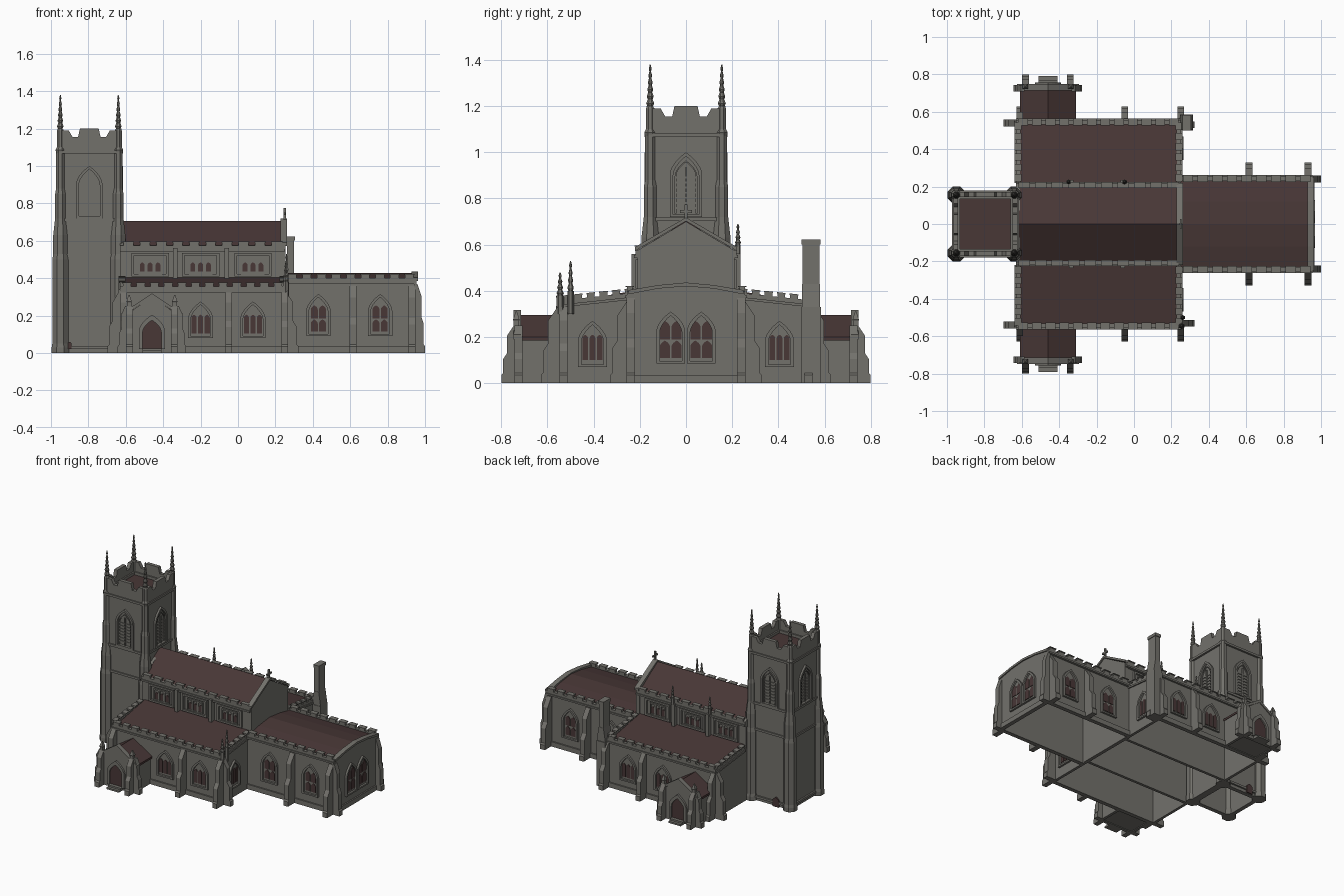
import bpy, bmesh, math
from mathutils import Vector

if "Cube" in bpy.data.objects:
    bpy.data.objects.remove(bpy.data.objects["Cube"])

def material(name, col):
    m = bpy.data.materials.new(name)
    m.diffuse_color = (*col, 1)
    m.use_nodes = True
    m.node_tree.nodes["Principled BSDF"].inputs["Base Color"].default_value = m.diffuse_color
    return m

STONE = material("grey_stone", (0.17, 0.165, 0.148))
DARK = material("dark_red_brown", (0.065, 0.038, 0.037))
X, Y, Z = Vector((1, 0, 0)), Vector((0, 1, 0)), Vector((0, 0, 1))
parts = {}

def add(part, mat, verts, faces):
    bm = parts.setdefault(part, (bmesh.new(), mat))[0]
    vs = [bm.verts.new(v) for v in verts]
    for f in faces:
        bm.faces.new([vs[i] for i in f])

def prism(part, mat, pts, o, u, v, n):
    """Extrude a 2D outline (u, v axes at o) along vector n."""
    base = [Vector(o) + u * a + v * b for a, b in pts]
    k = len(pts)
    add(part, mat, base + [p + n for p in base],
        [list(range(k)), list(range(k, 2 * k))] +
        [(i, (i + 1) % k, k + (i + 1) % k, k + i) for i in range(k)])

def box(part, mat, x0, x1, y0, y1, z0, z1):
    prism(part, mat, [(x0, y0), (x1, y0), (x1, y1), (x0, y1)], (0, 0, z0), X, Y, Z * (z1 - z0))

def lathe(part, mat, x, y, prof, n=8):
    vs = [(x + r * math.cos((i + .5) * math.tau / n), y + r * math.sin((i + .5) * math.tau / n), z)
          for r, z in prof for i in range(n)]
    fs = [(j * n + i, j * n + (i + 1) % n, (j + 1) * n + (i + 1) % n, (j + 1) * n + i)
          for j in range(len(prof) - 1) for i in range(n)]
    m = (len(prof) - 1) * n
    add(part, mat, vs, fs + [list(range(n)), list(range(m, m + n))])

def spire(r, z0, z1, k=6):
    """Crocketed spire profile."""
    out = []
    for i in range(k):
        t = i / k
        z = z0 + (z1 - z0) * t
        out += [(r * (1 - t) * .75 + .002, z), (r * (1 - t) + .004, z + (z1 - z0) / k * .4)]
    return out + [(.002, z1)]

def battlement(part, p0, p1, t, low, high, pitch):
    """Parapet strip with merlons; p0 and p1 are 3D ends, so it may slope."""
    p0, p1 = Vector(p0), Vector(p1)
    d = p1 - p0
    nrm = Vector((-d.y, d.x, 0)).normalized()
    def seg(a, b, za, zb, th):
        prism(part, STONE, [(a, za), (b, za), (b, zb), (a, zb)], p0 - nrm * th / 2, d, Z, nrm * th)
    seg(0, 1, -.012, 0, t + .014)
    seg(0, 1, 0, low, t)
    n = max(2, round(d.length / pitch))
    for i in range(n):
        a, b = (i + .2) / n, (i + .8) / n
        seg(a, b, low, high - .006, t)
        seg(a - .05 / n, b + .05 / n, high - .006, high, t + .012)

def buttress(part, x, y, dirv, w, d, h):
    """Stepped buttress with two weathered slopes."""
    side = Vector((-dirv.y, dirv.x, 0))
    prof = [(-.015, 0), (d + .008, 0), (d + .008, .035), (d, .045), (d, .42 * h), (.68 * d, .52 * h),
            (.68 * d, .82 * h), (.1 * d, h), (-.015, h)]
    prism(part, STONE, prof, Vector((x, y, 0)) - side * w / 2, dirv, Z, side * w)

def arch(w, h, rise):
    a, s = w / 2, [i / 6 for i in range(7)]
    right = [(a * (1 - t ** 1.9), h - rise + rise * t) for t in s]
    return [(a, 0)] + right + [(-p, q) for p, q in right[-2::-1]] + [(-a, 0)]

def frame(part, o, u, n, outer, inner, d):
    """Raised ring between two matching outlines."""
    k = len(outer)
    P = lambda pts, e: [Vector(o) + u * a + Z * b + n * e for a, b in pts]
    vs = P(outer, -.004) + P(outer, d) + P(inner, d) + P(inner, -.004)
    add(part, STONE, vs, [(r * k + i, r * k + (i + 1) % k, (r + 1) * k + (i + 1) % k, (r + 1) * k + i)
                          for r in range(3) for i in range(k)])

def window(o, u, n, w, h, cols, lw, lights):
    """Arched stone surround with dark lights; lights is a list of (bottom, height)."""
    o = Vector(o)
    b = .014
    inner = [(p, q + b * .8) for p, q in arch(w - 2 * b, h - 2 * b, w * .62)]
    frame("window_surrounds", o, u, n, arch(w, h, w * .7), inner, .014)
    for z, lh in lights:
        for c in range(cols):
            off = u * ((c - (cols - 1) / 2) * (lw + .007))
            prism("window_lights", DARK, arch(lw, lh, min(lw * .6, lh * .5)), o + off + Z * z - n * .002, u, Z, n * .006)

# ---- Tower
TX, H = -.795, .165
for s in (-1, 1):
    box("tower_walls", STONE, TX - H, TX + H, s * H, s * (H - .03), 0, 1.12)
    box("tower_walls", STONE, TX + s * H, TX + s * (H - .03), -H, H, 0, 1.12)
    for t in (-1, 1):
        lathe("tower_corner_turrets", STONE, TX + s * .155, t * .155,
              [(.05, 0), (.05, .03), (.046, .05), (.046, .5), (.041, .53), (.041, .63), (.03, .72), (.03, .85),
               (.024, .88), (.024, 1.07), (.028, 1.085), (.02, 1.1), (.02, 1.19)] + spire(.015, 1.2, 1.38))
box("tower_roof", DARK, TX - .15, TX + .15, -.15, .15, 1.09, 1.1)
for u, n in ((X, -Y), (X, Y), (Y, X), (Y, -X)):
    o = Vector((TX, 0, 0)) + n * H
    # string courses
    for z, d in ((.52, .008), (.71, .008), (1.075, .014), (.03, .012)):
        prism("tower_string_courses", STONE, [(-H, z - .008), (H, z - .008), (H, z + .008), (-H, z + .008)], o, u, Z, n * d)
    # crenellated crown
    prism("tower_battlement", STONE, [(-H, 1.08), (H, 1.08), (H, 1.19), (.11, 1.19), (.09, 1.155), (.06, 1.155), (.05, 1.2),
          (-.05, 1.2), (-.06, 1.155), (-.09, 1.155), (-.11, 1.19), (-H, 1.19)], o + n * .006, u, Z, n * -.026)
    # belfry opening with slats
    window(o + Z * .72, u, n, .14, .28, 0, 0, [])
    frame("belfry_tracery", o + Z * .735, u, n, arch(.098, .23, .07), arch(.084, .222, .06), .008)
    prism("belfry_tracery", STONE, [(-.005, 0), (.005, 0), (.005, .2), (-.005, .2)], o + Z * .735, u, Z, n * .008)
    for i in range(7):
        prism("belfry_tracery", STONE, [(-.044, 0), (.044, 0), (.044, .008), (-.044, .008)],
              o + Z * (.755 + i * .022), u, Z, n * .005)
prism("tower_door", DARK, arch(.05, .07, .025), (-.85, H + .006, 0), X, Z, Y * .008)
prism("tower_door", DARK, arch(.02, .04, .01), (-.9, -H - .014, .02), X, Z, Y * .008)

# ---- Nave with clerestory
X0, X1 = -.63, .25
gable = [(-.21, 0), (.21, 0), (.21, .575), (0, .7), (-.21, .575)]
prism("nave_end_walls", STONE, gable, (X1 - .02, 0, 0), Y, Z, X * .025)
prism("nave_end_walls", STONE, gable, (X0, 0, 0), Y, Z, X * .02)
for s in (-1, 1):
    box("nave_walls", STONE, X0, X1, s * .205, s * .185, 0, .56)
    prism("nave_roof", DARK, [(s * .2, .572), (0, .705), (0, .69), (s * .2, .557)], (X0, 0, 0), Y, Z, X * (X1 - X0 - .01))
    prism("nave_gable_coping", STONE, [(s * .22, .573), (0, .702), (0, .718), (s * .22, .59)], (X1 - .022, 0, 0), Y, Z, X * .035)
    battlement("nave_battlement", (X0, s * .208, .555), (X1, s * .208, .555), .02, .02, .042, .085)
    for x in (-.335, -.06):
        box("clerestory_pilasters", STONE, x - .012, x + .012, s * .2, s * .235, .36, .56)
    for x in (-.47, -.2, .08):
        o, n = Vector((x, s * .205, .41)), Y * s
        R = lambda a, b, c: [(a, b), (a, c), (-a, c), (-a, b)]
        frame("clerestory_surrounds", o, X, n, R(.1, 0, .125), R(.086, .013, .112), .014)
        for c in range(3):
            of = o + X * ((c - 1) * .042)
            frame("clerestory_surrounds", of, X, n, R(.021, .013, .1), R(.014, .02, .09), .008)
            prism("clerestory_lights", DARK, arch(.026, .05, .015), of + Z * .025 - n * .002, X, Z, n * .006)
for x in (-.35, -.05):
    lathe("nave_pinnacles", STONE, x, .225, [(.012, .56), (.012, .6)] + spire(.009, .6, .69, 4), 6)
# gable cross
box("gable_cross", STONE, X1 - .006, X1 + .006, -.006, .006, .7, .775)
box("gable_cross", STONE, X1 - .005, X1 + .005, -.026, .026, .738, .75)

# ---- Aisles, both sides
for s in (-1, 1):
    n = Y * s
    box("aisle_walls", STONE, X0, X1, s * .55, s * .53, 0, .34)
    for x in (X0, X1 - .02):
        prism("aisle_walls", STONE, [(s * .2, 0), (s * .55, 0), (s * .55, .34), (s * .2, .38)], (x, 0, 0), Y, Z, X * .02)
        battlement("aisle_battlement", (x + .01, s * .55, .34), (x + .01, s * .22, .375), .024, .018, .038, .055)
    prism("aisle_roof", DARK, [(s * .2, .405), (s * .54, .345), (s * .54, .333), (s * .2, .39)], (X0 + .02, 0, 0), Y, Z, X * (X1 - X0 - .04))
    battlement("aisle_battlement", (X0, s * .545, .335), (X1, s * .545, .335), .024, .02, .042, .075)
    box("aisle_plinth", STONE, X0, X1, s * .55, s * .56, 0, .035)
    for x in (-.2, .08):
        window((x, s * .55, .08), X, n, .135, .195, 3, .028, [(.025, .1)])
    window((X1, s * .405, .07), Y, X, .125, .2, 3, .024, [(.03, .11)])
    for x in (-.61, -.05, .25):
        buttress("aisle_buttresses", x, s * .55, n, .035, .07, .33)
    buttress("aisle_buttresses", X0, s * .54, -X, .035, .06, .33)
    buttress("aisle_buttresses", X1, s * .53, X, .035, .065, .33)

# corner pinnacles on the front aisle
lathe("aisle_pinnacles", STONE, .26, -.5, [(.014, .3), (.014, .4)] + spire(.01, .4, .53, 4), 6)
lathe("aisle_pinnacles", STONE, .255, -.545, [(.016, .3), (.016, .38)] + spire(.012, .38, .48, 4), 6)

# ---- Chimney
box("chimney", STONE, .245, .315, .5, .585, 0, .33)
prism("chimney", STONE, [(.245, .33), (.315, .33), (.3, .43), (.262, .43)], (0, .503, 0), X, Z, Y * .077)
box("chimney", STONE, .262, .3, .505, .578, .43, .6)
box("chimney", STONE, .258, .304, .5, .583, .6, .622)

# ---- Chancel
C0, C1 = .25, .955
end = [(-.245, 0), (.245, 0), (.245, .39), (.12, .415), (0, .425), (-.12, .415), (-.245, .39)]
prism("chancel_end_wall", STONE, end, (C1 - .02, 0, 0), Y, Z, X * .02)
prism("chancel_gable_coping", STONE, [(-.25, .385), (-.12, .41), (0, .42), (.12, .41), (.25, .385),
      (.25, .403), (.12, .425), (0, .436), (-.12, .425), (-.25, .403)], (C1 - .028, 0, 0), Y, Z, X * .036)
prism("chancel_roof", DARK, [(-.235, .39), (-.12, .414), (0, .428), (.12, .414), (.235, .39), (.235, .38),
      (.12, .404), (0, .418), (-.12, .404), (-.235, .38)], (C0, 0, 0), Y, Z, X * (C1 - C0 - .025))
box("chancel_plinth", STONE, C1, C1 + .01, -.245, .245, 0, .035)
for s in (-1, 1):
    n = Y * s
    box("chancel_walls", STONE, C0, C1, s * .245, s * .225, 0, .385)
    box("chancel_plinth", STONE, C0, C1, s * .245, s * .255, 0, .035)
    battlement("chancel_battlement", (C0, s * .243, .382), (C1, s * .243, .382), .024, .018, .04, .075)
    for x in (.43, .76):
        window((x, s * .245, .09), X, n, .13, .225, 2, .037, [(.025, .065), (.095, .07)])
    window((C1, s * .066, .085), Y, X, .125, .225, 2, .044, [(.025, .075), (.105, .08)])
    for x in (.615, .93):
        buttress("chancel_buttresses", x, s * .245, n, .037, .075, .36)
    buttress("chancel_buttresses", C1, s * .24, X, .037, .038, .37)

# ---- Porches, both sides
PX = -.46
for s in (-1, 1):
    n = Y * s
    face = [(-.145, 0), (.145, 0), (.145, .2), (0, .3), (-.145, .2)]
    prism("porch_gable_wall", STONE, face, (PX, s * .72, 0), X, Z, n * .022)
    for t in (-1, 1):
        box("porch_walls", STONE, PX + t * .14, PX + t * .12, s * .54, s * .73, 0, .205)
        prism("porch_roof", DARK, [(t * .15, .2), (0, .295), (0, .28), (t * .15, .185)], (PX, s * .54, 0), X, Z, n * .18)
        prism("porch_coping", STONE, [(t * .165, .19), (0, .298), (0, .318), (t * .165, .21)], (PX, s * .715, 0), X, Z, n * .033)
        buttress("porch_buttresses", PX + t * .12, s * .74, n, .035, .052, .25)
        buttress("porch_buttresses", PX + t * .14, s * .725, X * t, .035, .035, .25)
        lathe("porch_finials", STONE, PX + t * .122, s * .735, [(.017, .2), (.017, .27), (.02, .275), (.004, .31)], 4)
    box("porch_floor", STONE, PX - .13, PX + .13, s * .55, s * .73, .005, .02)
    o = Vector((PX, s * .742, .02))
    prism("porch_doors", DARK, arch(.1, .155, .065), o - n * .002, X, Z, n * .006)
    frame("porch_door_surrounds", o, X, n, arch(.14, .185, .09), arch(.1, .155, .065), .014)
    box("porch_steps", STONE, PX - .05, PX + .05, s * .74, s * .79, 0, .012)
    box("porch_steps", STONE, PX - .05, PX + .05, s * .74, s * .77, .012, .024)

# ---- Turn the collected parts into objects
for name, (bm, mat) in parts.items():
    bmesh.ops.recalc_face_normals(bm, faces=bm.faces)
    me = bpy.data.meshes.new(name)
    bm.to_mesh(me)
    bm.free()
    me.materials.append(mat)
    bpy.context.collection.objects.link(bpy.data.objects.new(name, me))
